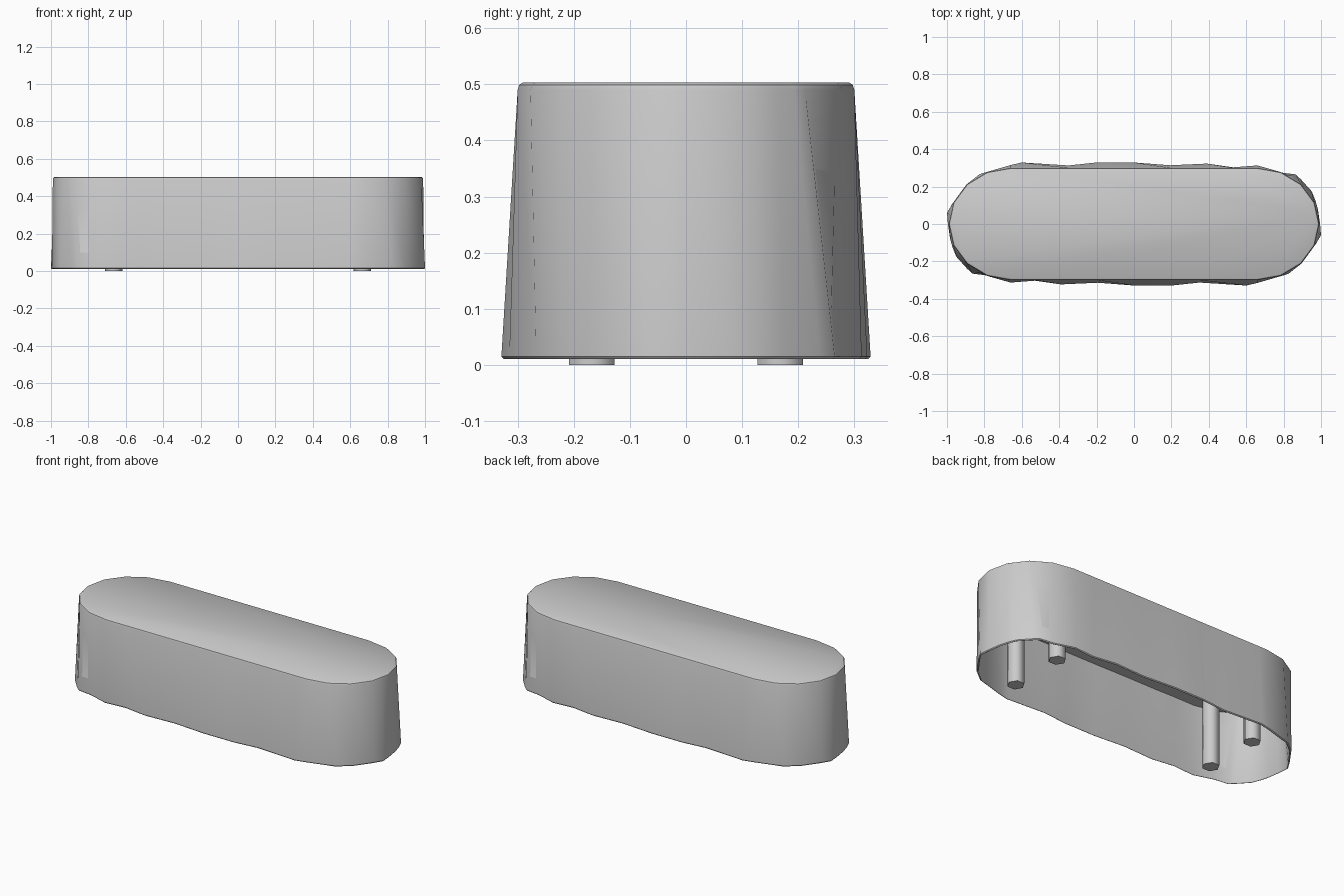
import bpy, bmesh, math

if "Cube" in bpy.data.objects:
    bpy.data.objects.remove(bpy.data.objects["Cube"])


def top_point(u):
    """Point on the faceted oval end; u counts 22.5 degree steps."""
    def corner(i):
        a = math.radians(22.5 * i)
        return 0.66 + 0.33 * math.cos(a), 0.30 * math.sin(a)
    i = math.floor(u)
    f = u - i
    (ax, ay), (bx, by) = corner(i), corner(i + 1)
    return ax + (bx - ax) * f, ay + (by - ay) * f


def loft(name, rings, angle=35):
    """Skin a stack of rings and cap both ends."""
    bm = bmesh.new()
    loops = [[bm.verts.new(p) for p in ring] for ring in rings]
    for a, b in zip(loops, loops[1:]):
        n = len(a)
        for i in range(n):
            j = (i + 1) % n
            bm.faces.new((a[i], a[j], b[j], b[i]))
    bm.faces.new(loops[0])
    bm.faces.new(loops[-1])
    bmesh.ops.recalc_face_normals(bm, faces=bm.faces)
    mesh = bpy.data.meshes.new(name)
    bm.to_mesh(mesh)
    bm.free()
    obj = bpy.data.objects.new(name, mesh)
    bpy.context.collection.objects.link(obj)
    bpy.ops.object.select_all(action='DESELECT')
    obj.select_set(True)
    bpy.context.view_layer.objects.active = obj
    bpy.ops.object.shade_smooth_by_angle(angle=math.radians(angle))
    return obj


# Draped outline, half a turn: (top point, wavy hem point)
right_end = [(-0.4, 1.0, -0.06), (0, 0.995, 0.0), (0.5, 0.983, 0.08),
             (1, 0.97, 0.125), (1.5, 0.95, 0.175), (1.8, 0.893, 0.238),
             (2, 0.865, 0.265), (3, 0.78, 0.276), (4, 0.66, 0.313)]
side = [(0.53, 0.303), (0.39, 0.323), (0.195, 0.314), (0, 0.329),
        (-0.2, 0.329), (-0.35, 0.313), (-0.6, 0.329)]
left_end = [(4, -0.66, 0.315), (3, -0.825, 0.267),
            (2, -0.897, 0.21), (1, -0.972, 0.107)]

half = [(top_point(u), (x, y)) for u, x, y in right_end]
half += [((x, 0.30), (x, y)) for x, y in side]
for u, x, y in left_end:
    tx, ty = top_point(u)
    half.append(((-tx, ty), (x, y)))
# The folds repeat under a half-turn
outline = half + [((-a, -b), (-c, -d)) for (a, b), (c, d) in half]


def ring(z, inset=0.0):
    """Slice of the drape at height z, optionally moved inwards."""
    t = min(max((z - 0.015) / 0.475, 0), 1)
    sx, sy = 1 - inset, 1 - inset / 0.3
    return [((bx + (tx - bx) * t) * sx, (by + (ty - by) * t) * sy, z)
            for (tx, ty), (bx, by) in outline]


# Cloth cover: rounded top edge, wavy skirt, thin hem and inner lining
loft("cloth_cover", [ring(0.503, 0.009), ring(0.499, 0.003), ring(0.49),
                     ring(0.015), ring(0.01, 0.004),
                     ring(0.01, 0.006), ring(0.015, 0.009),
                     ring(0.485, 0.009)])

# Table board under the cloth
loft("table_board", [ring(0.42, 0.012), ring(0.484, 0.012)])

# Four hexagonal legs
for sx, x_name in ((-1, "left"), (1, "right")):
    for sy, y_name in ((-1, "front"), (1, "back")):
        def hexagon(z):
            return [(sx * 0.665 + 0.047 * math.cos(math.pi / 3 * k),
                     sy * 0.168 + 0.047 * math.sin(math.pi / 3 * k), z)
                    for k in range(6)]
        loft(f"{y_name}_{x_name}_leg", [hexagon(0.0), hexagon(0.43)], 65)
